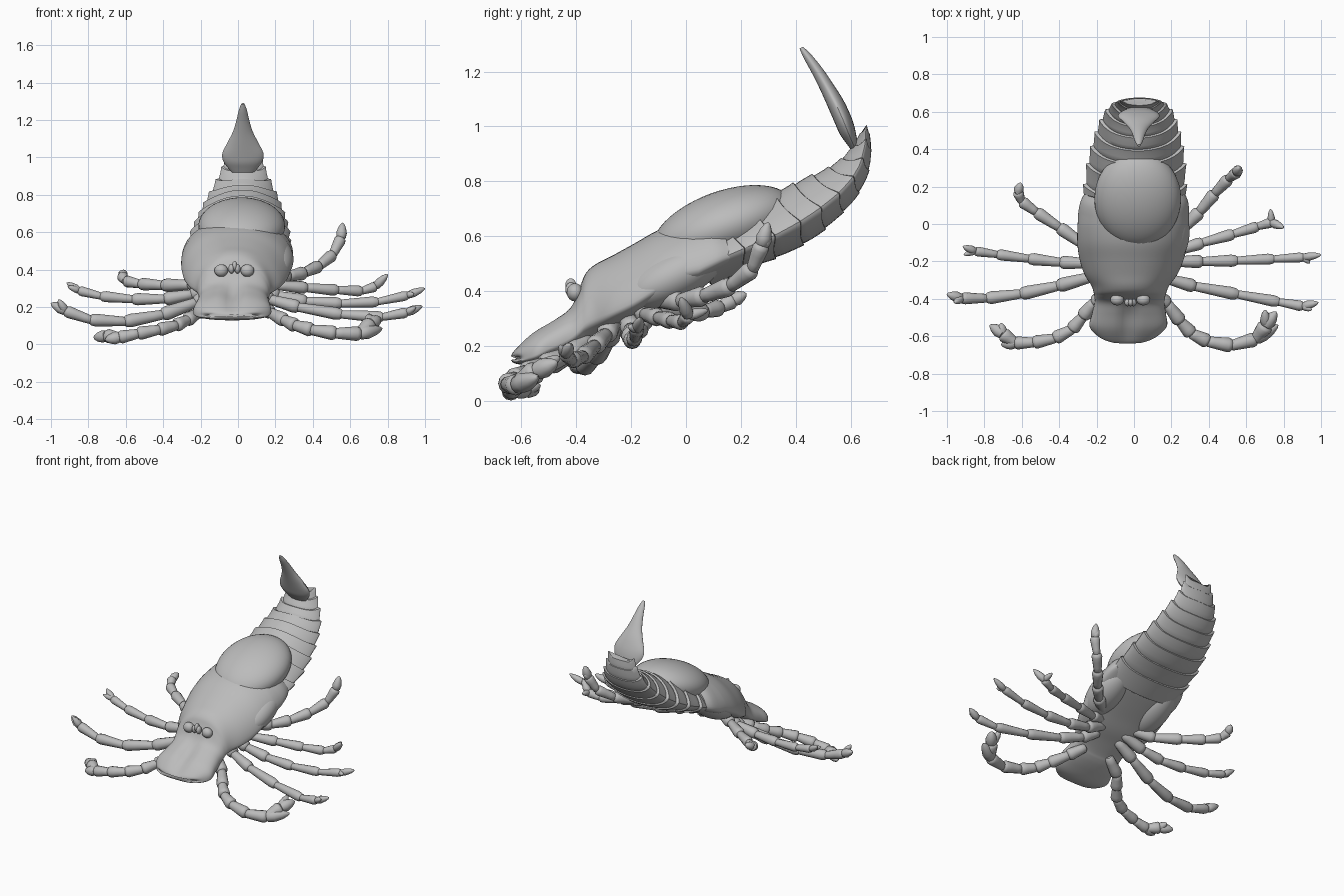
import bpy, bmesh, math
from mathutils import Vector, Matrix

if "Cube" in bpy.data.objects:
    bpy.data.objects.remove(bpy.data.objects["Cube"])

shell = bpy.data.materials.new("shell grey")
shell.diffuse_color = (0.5, 0.5, 0.5, 1)
shell.use_nodes = True
shell.node_tree.nodes["Principled BSDF"].inputs["Base Color"].default_value = shell.diffuse_color


def ev(pts, t):
    """Catmull-Rom through tuples, t from 0 to 1."""
    n = len(pts) - 1
    s = min(max(t, 0), 1) * n
    i = min(int(s), n - 1)
    u = s - i
    p = [pts[min(max(i + k, 0), n)] for k in (-1, 0, 1, 2)]
    return [b + 0.5 * u * (c - a + u * (2 * a - 5 * b + 4 * c - d + u * (3 * (b - c) + d - a)))
            for a, b, c, d in zip(*p)]


def skin(bm, rings):
    """Bridge rings of points and cap both ends."""
    rows = [[bm.verts.new(p) for p in r] for r in rings]
    n = len(rows[0])
    for a, b in zip(rows, rows[1:]):
        for i in range(n):
            j = (i + 1) % n
            bm.faces.new((a[i], a[j], b[j], b[i]))
    bm.faces.new(rows[0][::-1])
    bm.faces.new(rows[-1])


def finish(bm, name, angle=45):
    bmesh.ops.recalc_face_normals(bm, faces=bm.faces)
    me = bpy.data.meshes.new(name)
    bm.to_mesh(me)
    bm.free()
    ob = bpy.data.objects.new(name, me)
    bpy.context.collection.objects.link(ob)
    me.materials.append(shell)
    bpy.ops.object.select_all(action='DESELECT')
    ob.select_set(True)
    bpy.context.view_layer.objects.active = ob
    bpy.ops.object.shade_smooth_by_angle(angle=math.radians(angle))
    return ob


def ellipsoid(name, c, r, tilt=0):
    bm = bmesh.new()
    m = Matrix.Translation(c) @ Matrix.Rotation(math.radians(tilt), 4, 'X') @ Matrix.Diagonal((*r, 1))
    bmesh.ops.create_uvsphere(bm, u_segments=40, v_segments=24, radius=1, matrix=m)
    return finish(bm, name)


def mid(y):
    return 0.05 * y - 0.003


def spow(v, e):
    return math.copysign(abs(v) ** e, v)


# Head shield: y, bottom, top, half width, roundness exponent, groove depth, edge height fraction
head = [(-.638, .148, .165, .13, .7, .004, .35), (-.622, .135, .19, .175, .7, .012, .35),
        (-.56, .13, .25, .208, .75, .03, .32), (-.48, .155, .3, .198, .8, .03, .3),
        (-.42, .18, .345, .187, .85, .01, .3), (-.385, .2, .42, .19, 1, 0, .28),
        (-.365, .215, .465, .195, 1.1, 0, .27), (-.33, .235, .497, .208, 1.1, 0, .25),
        (-.27, .265, .528, .248, 1.15, 0, .22), (-.19, .3, .572, .278, 1.2, 0, .22),
        (-.1, .35, .622, .295, 1.2, 0, .24), (0, .4, .655, .298, 1.2, 0, .28),
        (.08, .44, .67, .29, 1.2, 0, .3), (.13, .47, .66, .27, 1.2, 0, .3)]
bm = bmesh.new()
rings = []
for k in range(66):
    y, zb, zt, w, e, g, f = ev(head, k / 65)
    zm = zb + f * (zt - zb)
    ring = []
    for j in range(48):
        c, s = math.cos(j * math.tau / 48), math.sin(j * math.tau / 48)
        x = w * spow(c, .9)
        z = zm + ((zt - zm) * abs(s) ** e if s > 0 else -(zm - zb) * abs(s) ** .9)
        if s > 0:
            z -= g * math.exp(-(x / .04) ** 2)
        # side edges sweep backwards on the snout and the rear part
        sweep = .03 if y > 0 else .035 * max(0, min(1, (-.5 - y) / .12))
        ring.append((mid(y) + x, y + sweep * abs(c) ** 4, z))
    rings.append(ring)
skin(bm, rings)
finish(bm, "head_shield")

# Shoulder lobes, back dome
for sx, side in ((-1, "left"), (1, "right")):
    ellipsoid(side + "_shoulder_lobe", (sx * .185, -.04, .455), (.112, .2, .09), 27)
ellipsoid("back_dome", (.02, .135, .633), (.232, .27, .13), 20)

# Eyes and small middle bumps
for x in (-.09, .05):
    ellipsoid("eye", (x, -.405, .395), (.036, .03, .033))
for x, z, r in ((-.035, .405, .016), (-.018, .42, .014), (-.003, .405, .016)):
    ellipsoid("middle_eye", (x, -.42, z), (r, .02, .026))

# Tail segments: y, edge height, half width, height above, depth below
tail = [(.06, .49, .275, .12, .08), (.2, .55, .27, .13, .075), (.32, .602, .258, .145, .08),
        (.42, .657, .238, .135, .08), (.5, .712, .215, .122, .07), (.57, .772, .188, .098, .06),
        (.622, .84, .152, .075, .045), (.648, .915, .118, .045, .028), (.655, .975, .1, .02, .015)]
SEGS = 9
for i in range(SEGS):
    bm = bmesh.new()
    rings = []
    for u, sc in ((-.1, .88), (.05, .95), (.35, .98), (.7, 1.0), (1.0, 1.03), (1.03, .92)):
        t = (i + u) / SEGS
        y, z, w, hu, hd = ev(tail, t)
        a, b = ev(tail, t - .02), ev(tail, t + .02)
        tan = Vector((0, b[0] - a[0], b[1] - a[1])).normalized()
        up = Vector((0, -tan.z, tan.y))
        ring = []
        for j in range(48):
            c, s = math.cos(j * math.tau / 48), math.sin(j * math.tau / 48)
            h = hu * abs(s) ** 1.6 if s > 0 else -hd * abs(s) ** 1.2
            p = Vector((mid(y) + w * sc * c, y, z)) + up * (h * sc)
            ring.append(p + tan * (.03 * max(u, 0) * abs(c) ** 6))
        rings.append(ring)
    skin(bm, rings)
    finish(bm, "tail_segment_%d" % (i + 1), 35)

# Tail spike: y, z, half width, half thickness
spike = [(.62, .91, .05, .012), (.603, .95, .085, .022), (.588, .985, .107, .03),
         (.572, 1.025, .109, .032), (.547, 1.08, .082, .031), (.515, 1.14, .052, .026),
         (.48, 1.2, .034, .021), (.443, 1.255, .021, .015), (.42, 1.287, .008, .007)]
bm = bmesh.new()
rings = []
for k in range(33):
    y, z, w, h = ev(spike, k / 32)
    rings.append([(.026 + w * math.cos(a), y + .87 * h * spow(math.sin(a), 1.2), z + .5 * h * spow(math.sin(a), 1.2))
                  for a in (j * math.tau / 24 for j in range(24))])
skin(bm, rings)
finish(bm, "tail_spike")


# Walking legs made of swollen joints
def joint(bm, a, b, r, prof):
    q = (b - a).to_track_quat('Z', 'Y')
    skin(bm, [[a + (b - a) * f + q @ Vector((r * s * math.cos(t), r * s * math.sin(t), 0))
               for t in (j * math.tau / 12 for j in range(12))] for f, s in prof])


LIMB = ((-.08, .5), (.0, .82), (.25, .92), (.6, 1.05), (.85, 1.15), (.97, 1.02), (1.05, .6))
CLAW = ((-.08, .5), (.03, .95), (.35, 1.1), (.7, .8), (.92, .4), (1, .1))


def leg(name, pts, r0, r1, thumb=None, n=6):
    """Joints along a path, a pointed claw, and an optional opposing finger."""
    bm = bmesh.new()
    P = [Vector(ev(pts, k / n)) for k in range(n + 1)]
    for k in range(n):
        r = r0 + (r1 - r0) * k / (n - 1)
        joint(bm, P[k], P[k + 1], r, CLAW if k == n - 1 else LIMB)
    if thumb:
        tip = Vector(thumb)
        if "pincer" in name:      # jointed fingers for the pincers
            m = P[-2].lerp(tip, .5) + Vector((0, 0, .01))
            joint(bm, P[-2], m, r1 * 1.1, LIMB)
            joint(bm, m, tip, r1, CLAW)
            joint(bm, m, tip + Vector((-.06 * math.copysign(1, tip.x), .01, .02)), r1 * .8, CLAW)
        else:
            joint(bm, P[-2], tip, r1 * .8, CLAW)
    finish(bm, name)


leg("right_pincer_leg", [(.1, -.36, .22), (.19, -.44, .16), (.27, -.55, .12), (.34, -.605, .09),
    (.48, -.65, .065), (.63, -.625, .055), (.77, -.54, .085)], .034, .034, (.76, -.47, .14), 7)
leg("right_leg_2", [(.08, -.26, .29), (.2, -.3, .23), (.4, -.35, .185), (.7, -.4, .145),
    (.88, -.44, .165), (.985, -.42, .205)], .034, .022, (.95, -.46, .2))
leg("right_leg_3", [(.08, -.21, .32), (.24, -.2, .25), (.43, -.2, .225), (.67, -.19, .22),
    (.88, -.18, .255), (1, -.165, .3)], .034, .02, (.94, -.21, .27))
leg("right_leg_4", [(.1, -.18, .35), (.24, -.14, .31), (.43, -.08, .3), (.62, -.03, .285),
    (.72, .01, .3), (.8, -.02, .375)], .031, .022, (.73, .08, .33))
leg("right_leg_5", [(.15, -.12, .37), (.29, 0, .365), (.38, .1, .395), (.48, .22, .45),
    (.545, .27, .55), (.56, .3, .65)], .034, .026, (.55, .31, .6))
leg("left_pincer_leg", [(-.1, -.36, .22), (-.23, -.43, .16), (-.29, -.52, .12), (-.37, -.59, .09),
    (-.5, -.63, .065), (-.62, -.635, .04), (-.71, -.645, .025)], .034, .03, (-.77, -.54, .035), 7)
leg("left_leg_2", [(-.08, -.26, .29), (-.26, -.29, .21), (-.48, -.35, .14), (-.72, -.39, .12),
    (-.9, -.4, .17), (-1, -.375, .22)], .035, .026, (-.96, -.42, .24))
leg("left_leg_3", [(-.08, -.21, .32), (-.28, -.21, .26), (-.45, -.2, .24), (-.67, -.17, .25),
    (-.83, -.15, .28), (-.915, -.12, .33)], .034, .02, (-.91, -.165, .31))
leg("left_leg_4", [(-.12, -.18, .35), (-.29, -.1, .315), (-.45, .02, .32), (-.58, .1, .33),
    (-.62, .16, .36), (-.605, .22, .39)], .033, .024, (-.61, .18, .39))
